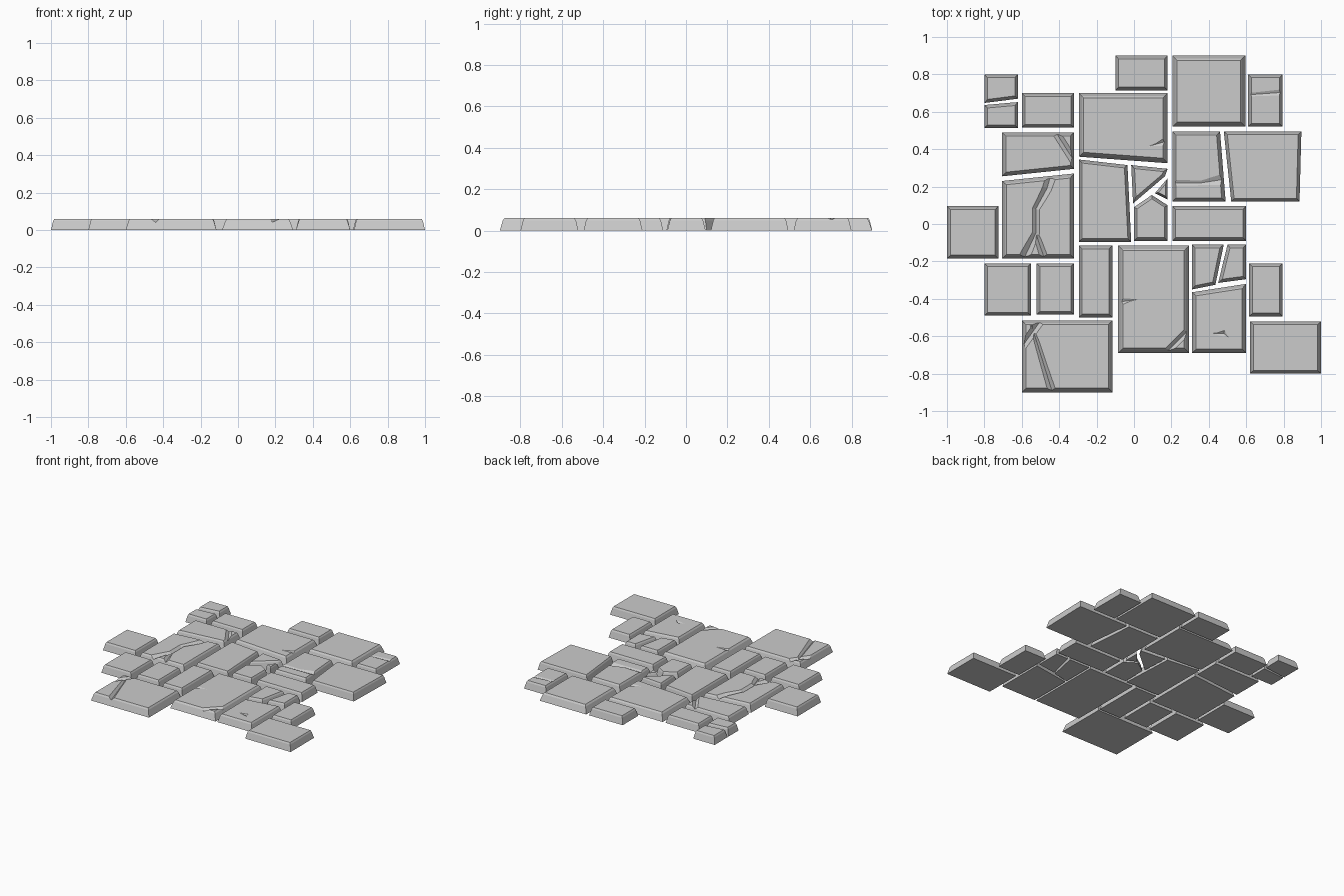
import bpy, bmesh
from mathutils import Vector

if "Cube" in bpy.data.objects:
    bpy.data.objects.remove(bpy.data.objects["Cube"])

H = 0.06  # slab thickness


def inset(pts, d):
    """Move every edge of a counter-clockwise polygon inward by d."""
    out, n = [], len(pts)
    for i in range(n):
        a, b, c = (Vector(pts[j % n]) for j in (i - 1, i, i + 1))
        u, v = (b - a).normalized(), (c - b).normalized()
        n1, n2 = Vector((-u.y, u.x)), Vector((-v.y, v.x))
        out.append(b + (n1 + n2) * d / (1 + n1.dot(n2)))
    return out


def loft(name, rings):
    """Closed solid through a list of equal-length rings of 3D points."""
    bm = bmesh.new()
    vs = [[bm.verts.new(p) for p in r] for r in rings]
    n = len(vs[0])
    for lo, hi in zip(vs, vs[1:]):
        for i in range(n):
            bm.faces.new((lo[i], lo[(i + 1) % n], hi[(i + 1) % n], hi[i]))
    bm.faces.new(vs[0][::-1])
    bm.faces.new(vs[-1])
    bmesh.ops.recalc_face_normals(bm, faces=bm.faces)
    me = bpy.data.meshes.new(name)
    bm.to_mesh(me)
    bm.free()
    ob = bpy.data.objects.new(name, me)
    bpy.context.collection.objects.link(ob)
    return ob


def slab(name, pts, d=0.018):
    """Stone with sloped sides and a small chamfer round the top."""
    area = sum(p[0] * q[1] - q[0] * p[1] for p, q in zip(pts, pts[1:] + pts[:1]))
    if area < 0:
        pts = pts[::-1]
    levels = ((0, 0), (0.048, 0.65 * d), (H, d))
    return loft(name, [[(p[0], p[1], z) for p in inset(pts, k)] for z, k in levels])


def rect(x0, x1, y0, y1):
    return [(x0, y0), (x1, y0), (x1, y1), (x0, y1)]


def groove(ob, path):
    """Cut a V-shaped crack; path holds (x, y, half width, depth)."""
    rings = []
    for i, (x, y, w, dep) in enumerate(path):
        a, b = path[max(i - 1, 0)], path[min(i + 1, len(path) - 1)]
        t = Vector((b[0] - a[0], b[1] - a[1])).normalized()
        s = Vector((-t.y, t.x)) * w * 1.5
        rings.append([(x + s.x, y + s.y, H + 0.01), (x, y, H - dep), (x - s.x, y - s.y, H + 0.01)])
    cut = loft("crack_cutter", rings)
    cut.hide_render = True
    mod = ob.modifiers.new("crack", "BOOLEAN")
    mod.object, mod.operation, mod.solver = cut, "DIFFERENCE", "EXACT"
    bpy.context.view_layer.objects.active = ob
    bpy.ops.object.modifier_apply(modifier=mod.name)
    bpy.data.objects.remove(cut)


# Whole rectangular slabs
whole = {
    "slab_back_left": rect(-0.60, -0.32, 0.515, 0.70),
    "slab_back_mid": rect(-0.10, 0.18, 0.715, 0.90),
    "slab_far_left": rect(-1.0, -0.725, -0.185, 0.095),
    "slab_left_a": rect(-0.80, -0.55, -0.49, -0.21),
    "slab_left_b": rect(-0.52, -0.32, -0.485, -0.21),
    "slab_centre_narrow": rect(-0.295, -0.115, -0.50, -0.115),
    "slab_centre_right": rect(0.205, 0.60, -0.09, 0.095),
    "slab_right_narrow": rect(0.615, 0.795, -0.495, -0.21),
    "slab_front_right": rect(0.62, 1.0, -0.80, -0.52),
}
for name, pts in whole.items():
    slab(name, pts)
slab("slab_back_large", rect(0.205, 0.595, 0.52, 0.90), 0.025)

# Slabs broken right through into separate pieces
broken = {
    "shard_back_left_a": [(-0.80, 0.80), (-0.62, 0.80), (-0.62, 0.67), (-0.80, 0.647)],
    "shard_back_left_b": [(-0.80, 0.636), (-0.62, 0.652), (-0.62, 0.513), (-0.80, 0.513)],
    "shard_right_large": [(0.48, 0.495), (0.895, 0.495), (0.885, 0.12), (0.52, 0.12)],
    "shard_centre_large": [(-0.295, 0.345), (-0.035, 0.315), (-0.015, -0.095), (-0.295, -0.095)],
    "shard_centre_corner": [(-0.015, 0.315), (0.18, 0.295), (0.165, 0.255), (-0.005, 0.11)],
    "shard_centre_tiny": [(0.18, 0.245), (0.112, 0.165), (0.18, 0.13)],
    "shard_centre_small": [(0, 0.09), (0.095, 0.155), (0.18, 0.10), (0.18, -0.09), (0, -0.09)],
    "shard_front_a": [(0.31, -0.11), (0.48, -0.11), (0.435, -0.325), (0.31, -0.35)],
    "shard_front_b": [(0.50, -0.11), (0.60, -0.11), (0.60, -0.295), (0.45, -0.315)],
}
for name, pts in broken.items():
    slab(name, pts, 0.012 if "tiny" in name else 0.017)

# Slabs with surface cracks and chips
ob = slab("cracked_slab_left", [(-0.705, 0.23), (-0.32, 0.27), (-0.32, -0.185), (-0.705, -0.185)], 0.022)
groove(ob, [(-0.44, 0.28, 0.03, 0.02), (-0.465, 0.19, 0.025, 0.02), (-0.525, 0.08, 0.02, 0.018),
            (-0.525, -0.05, 0.02, 0.018), (-0.60, -0.21, 0.03, 0.025)])
groove(ob, [(-0.53, -0.03, 0.01, 0.005), (-0.515, -0.08, 0.018, 0.016), (-0.47, -0.21, 0.022, 0.02)])

ob = slab("chipped_slab_left", [(-0.705, 0.49), (-0.32, 0.49), (-0.32, 0.295), (-0.705, 0.255)], 0.02)
groove(ob, [(-0.43, 0.51, 0.022, 0.016), (-0.31, 0.32, 0.022, 0.016)])

ob = slab("cracked_slab_front_left", rect(-0.60, -0.115, -0.90, -0.515), 0.022)
groove(ob, [(-0.55, -0.54, 0.01, 0.006), (-0.52, -0.63, 0.015, 0.014), (-0.43, -0.92, 0.022, 0.02)])
groove(ob, [(-0.48, -0.49, 0.022, 0.018), (-0.615, -0.68, 0.022, 0.018)])

ob = slab("cracked_slab_front_mid", rect(-0.085, 0.295, -0.69, -0.115), 0.027)
groove(ob, [(0.32, -0.54, 0.02, 0.018), (0.15, -0.71, 0.02, 0.018)])
groove(ob, [(-0.10, -0.42, 0.03, 0.014), (0.04, -0.40, 0.004, -0.002)])

ob = slab("chipped_slab_centre", [(-0.295, 0.70), (0.18, 0.70), (0.18, 0.325), (-0.295, 0.36)], 0.025)
groove(ob, [(0.20, 0.45, 0.035, 0.014), (0.06, 0.41, 0.004, -0.002)])

ob = slab("chipped_slab_right", [(0.205, 0.495), (0.46, 0.495), (0.49, 0.12), (0.205, 0.12)], 0.02)
groove(ob, [(0.19, 0.22, 0.025, 0.008), (0.36, 0.22, 0.022, 0.006), (0.49, 0.24, 0.035, 0.016)])

ob = slab("chipped_slab_front", [(0.31, -0.365), (0.60, -0.32), (0.60, -0.69), (0.31, -0.69)], 0.022)
groove(ob, [(0.41, -0.585, 0.006, -0.001), (0.48, -0.585, 0.025, 0.008), (0.51, -0.61, 0.006, -0.001)])

ob = slab("chipped_slab_back_right", rect(0.61, 0.795, 0.52, 0.80))
groove(ob, [(0.60, 0.69, 0.02, 0.004), (0.81, 0.705, 0.025, 0.008)])
